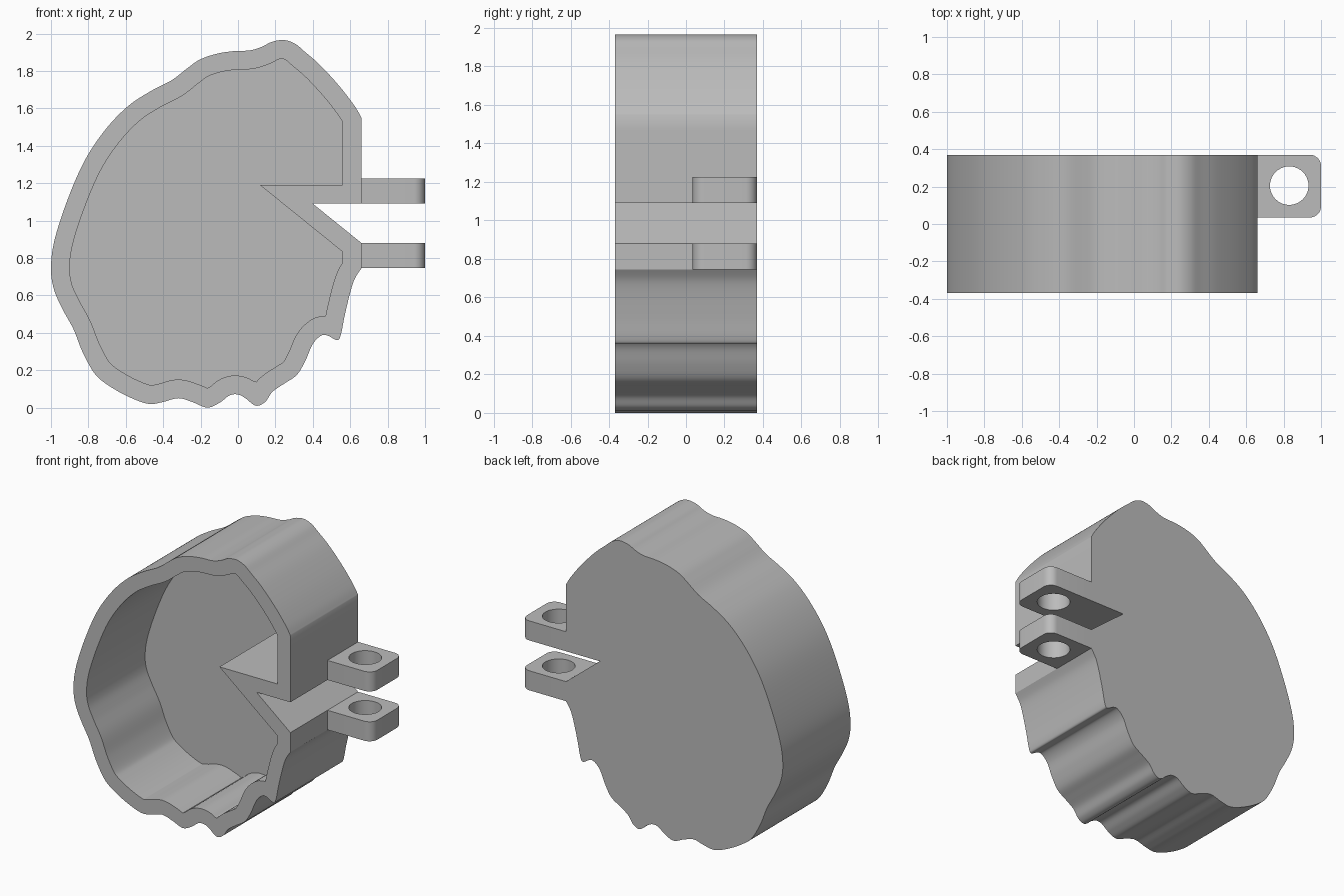
import bpy
import bmesh
import math
from mathutils import Vector
from mathutils.geometry import intersect_point_line

if "Cube" in bpy.data.objects:
    bpy.data.objects.remove(bpy.data.objects["Cube"])

FRONT, BACK = -0.37, 0.37
WALL = 0.1
STEPS = 6

grey = bpy.data.materials.new("grey_plastic")
grey.use_nodes = True
grey.diffuse_color = (0.5, 0.5, 0.5, 1)
grey.node_tree.nodes["Principled BSDF"].inputs["Base Color"].default_value = grey.diffuse_color

# Wavy outline in hundredths, counterclockwise from the upper right corner
WAVY = [(66, 155), (62.5, 161), (54.5, 171.5), (44, 183), (36, 190), (30.5, 194.5),
        (24.5, 196.5), (18, 195.5), (13, 193), (6.5, 191), (-3, 190.5), (-12, 189),
        (-20.5, 186), (-27, 181.5), (-35.5, 175), (-47, 169), (-59, 161), (-71, 148.5),
        (-82, 132), (-91, 111.5), (-98, 90), (-100, 75), (-98.5, 63.5), (-94, 53),
        (-88, 42), (-83, 29.5), (-76.5, 18), (-69.5, 12), (-59, 6), (-48, 2), (-40, 3),
        (-32, 5), (-24.5, 3), (-16.5, 0), (-10, 2.5), (-4.5, 6.5), (0, 7), (4, 5),
        (9.5, 1), (14.5, 3), (18.5, 8.5), (25, 13), (31.5, 17.5), (36, 25), (40, 34),
        (44.5, 38.5), (48, 38.5), (53, 36), (55, 39), (57, 49), (60, 61.5),
        (62.5, 69), (66, 74.5)]
# Straight-sided notch that closes the outline
NOTCH = [(66, 88), (40, 109), (66, 109), (66, 155)]


def to_units(points):
    return [Vector(p) / 100 for p in points]


def smooth_path(points):
    """Catmull-Rom path through the points, without the last one."""
    padded = [points[0]] + points + [points[-1]]
    path = []
    for a, b, c, d in zip(padded, padded[1:], padded[2:], padded[3:]):
        for i in range(STEPS):
            t = i / STEPS
            path.append(b + 0.5 * t * (c - a + t * (2 * a - 5 * b + 4 * c - d
                                                    + t * (3 * (b - c) + d - a))))
    return path


def straight_path(points):
    """Evenly divided straight segments, without the last point."""
    return [a.lerp(b, i / STEPS) for a, b in zip(points, points[1:]) for i in range(STEPS)]


def inset_path(path, distance):
    """Mitred inward offset, dropping points that fold too near the outline."""
    sides = list(zip(path, path[1:] + path[:1]))
    normals = [Vector((a.y - b.y, b.x - a.x)).normalized() for a, b in sides]

    def gap(p):
        best = math.inf
        for a, b in sides:
            t = intersect_point_line(p, a, b)[1]
            best = min(best, (p - a.lerp(b, min(max(t, 0), 1))).length)
        return best

    result = []
    for i, p in enumerate(path):
        n1, n2 = normals[i - 1], normals[i]
        q = p + (n1 + n2) * distance / (1 + n1.dot(n2))
        if gap(q) > distance * 0.985:
            result.append(q)
    return result


def add_loop(bm, path, place):
    verts = [bm.verts.new(place(p)) for p in path]
    for a, b in zip(verts, verts[1:] + verts[:1]):
        bm.edges.new((a, b))
    return verts


def add_wall(bm, first, second):
    for i in range(len(first)):
        bm.faces.new((first[i - 1], first[i], second[i], second[i - 1]))


def add_cap(bm, *loops):
    edges = [bm.edges.get((v, loop[i - 1])) for loop in loops for i, v in enumerate(loop)]
    bmesh.ops.triangle_fill(bm, edges=edges, use_beauty=True, use_dissolve=False)


def finish(bm, name):
    bmesh.ops.recalc_face_normals(bm, faces=bm.faces[:])
    mesh = bpy.data.meshes.new(name)
    bm.to_mesh(mesh)
    bm.free()
    mesh.materials.append(grey)
    obj = bpy.data.objects.new(name, mesh)
    bpy.context.collection.objects.link(obj)
    bpy.ops.object.select_all(action="DESELECT")
    obj.select_set(True)
    bpy.context.view_layer.objects.active = obj
    bpy.ops.object.shade_smooth_by_angle(angle=math.radians(30))


# Open-fronted housing with a closed back
outer = smooth_path(to_units(WAVY)) + straight_path(to_units(WAVY[-1:] + NOTCH))
inner = inset_path(outer, WALL)
bm = bmesh.new()


def at_depth(y):
    return lambda p: (p.x, y, p.y)


rim_outer = add_loop(bm, outer, at_depth(FRONT))
rim_inner = add_loop(bm, inner, at_depth(FRONT))
back_outer = add_loop(bm, outer, at_depth(BACK))
floor_inner = add_loop(bm, inner, at_depth(BACK - WALL))
add_wall(bm, rim_outer, back_outer)
add_wall(bm, rim_inner, floor_inner)
add_cap(bm, rim_outer, rim_inner)
add_cap(bm, back_outer)
add_cap(bm, floor_inner)
finish(bm, "housing")


# Clamp ears with a bolt hole
def arc(x, y, radius, start, end, steps):
    angles = [math.radians(start + (end - start) * i / steps) for i in range(steps + 1)]
    return [Vector((x + radius * math.cos(a), y + radius * math.sin(a))) for a in angles]


def clamp_ear(name, bottom, top):
    left, right, near, r = 0.66, 1.0, 0.035, 0.06
    outline = [Vector((left, BACK)), Vector((left, near))]
    outline += arc(right - r, near + r, r, -90, 0, 8)
    outline += arc(right - r, BACK - r, r, 0, 90, 8)
    hole = arc(0.83, 0.205, 0.103, 0, 360, 40)[:-1]
    bm = bmesh.new()
    levels = []
    for z in (bottom, top):
        place = lambda p: (p.x, p.y, z)
        levels.append([add_loop(bm, path, place) for path in (outline, hole)])
    for low, high in zip(*levels):
        add_wall(bm, low, high)
    for loops in levels:
        add_cap(bm, *loops)
    finish(bm, name)


clamp_ear("lower_clamp_ear", 0.745, 0.88)
clamp_ear("upper_clamp_ear", 1.09, 1.225)
